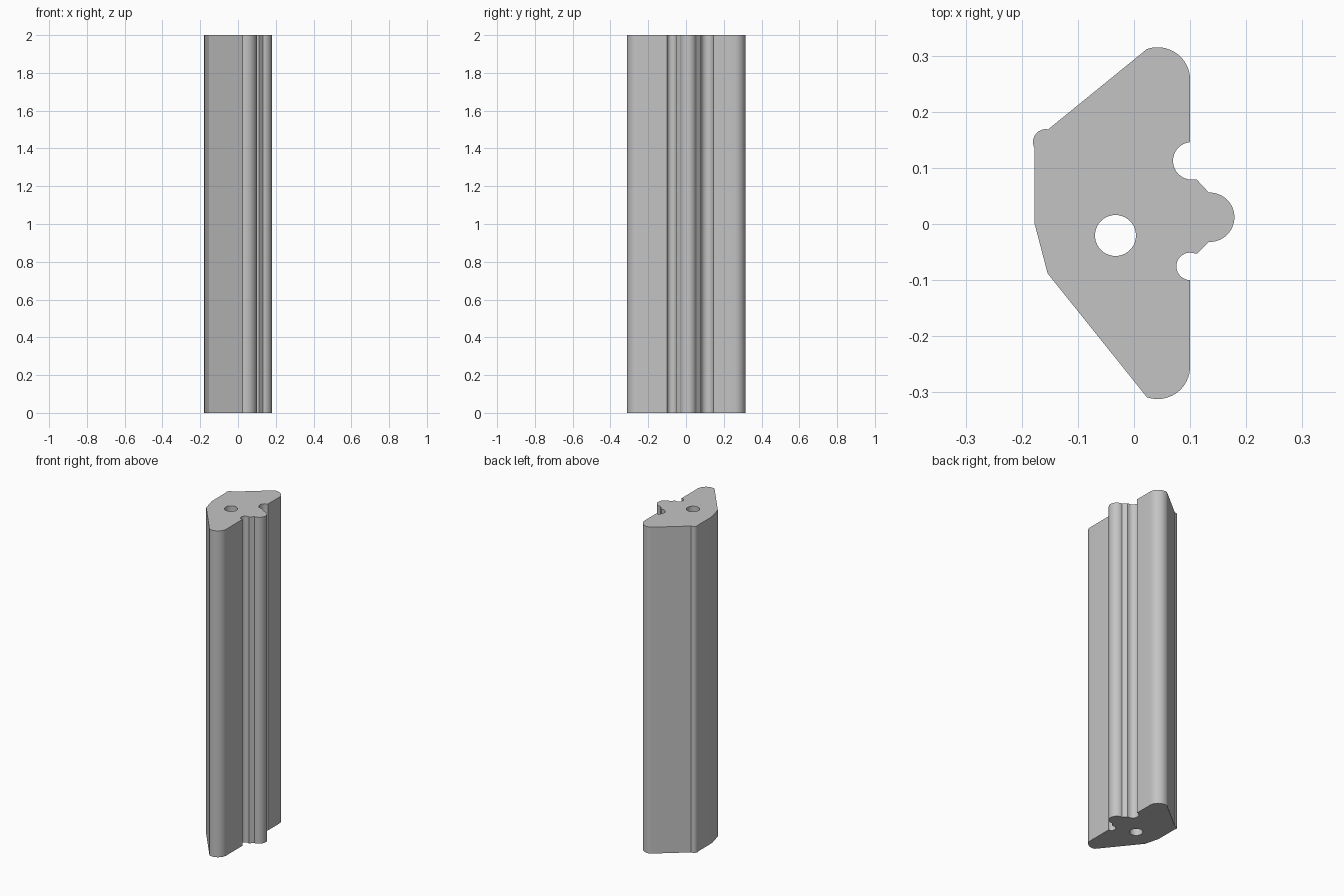
import bpy
import bmesh
import math

cube = bpy.data.objects.get("Cube")
if cube:
    bpy.data.objects.remove(cube, do_unlink=True)

HEIGHT = 2.0


def arc(cx, cy, r, start, end, steps=16):
    """Points along an arc, angles in degrees."""
    angles = [math.radians(start + (end - start) * i / steps) for i in range(steps + 1)]
    return [(cx + r * math.cos(a), cy + r * math.sin(a)) for a in angles]


# Outer outline, counter-clockwise from the front corner
outline = (
    arc(0.042, -0.254, 0.058, -109, 0)              # rounded front end
    + arc(0.1, -0.0755, 0.0245, -90, -270)          # small groove
    + [(0.112, -0.053)]
    + arc(0.135, 0.012, 0.044, -92, 92, 24)         # rounded rib
    + [(0.112, 0.079)]
    + arc(0.103, 0.1125, 0.0335, -90, -265)         # large groove
    + arc(0.042, 0.257, 0.058, 0, 109)              # rounded back end
    + arc(-0.157, 0.146, 0.023, 80, 209)            # corner bead
    + [(-0.177, 0.0), (-0.154, -0.088)]             # faceted left side
)
bore = arc(-0.033, -0.0205, 0.0365, 0, 360, 40)[:-1]

# Fill the cross-section around the bore, then extrude it
bm = bmesh.new()
edges = []
for loop in (outline, bore):
    verts = [bm.verts.new((x, y, 0)) for x, y in loop]
    edges += [bm.edges.new((v, verts[i - 1])) for i, v in enumerate(verts)]
bmesh.ops.triangle_fill(bm, use_beauty=True, use_dissolve=False, edges=edges)
result = bmesh.ops.extrude_face_region(bm, geom=bm.faces[:], use_keep_orig=True)
top = [g for g in result["geom"] if isinstance(g, bmesh.types.BMVert)]
bmesh.ops.translate(bm, verts=top, vec=(0, 0, HEIGHT))
bmesh.ops.recalc_face_normals(bm, faces=bm.faces[:])

mesh = bpy.data.meshes.new("extruded_profile")
bm.to_mesh(mesh)
bm.free()
profile = bpy.data.objects.new("extruded_profile", mesh)
bpy.context.collection.objects.link(profile)

# Plain grey finish
grey = bpy.data.materials.new("light_grey")
grey.use_nodes = True
color = (0.55, 0.55, 0.55, 1)
grey.diffuse_color = color
grey.node_tree.nodes["Principled BSDF"].inputs["Base Color"].default_value = color
mesh.materials.append(grey)

# Smooth the arcs and keep the corners sharp
bpy.ops.object.select_all(action="DESELECT")
profile.select_set(True)
bpy.context.view_layer.objects.active = profile
bpy.ops.object.shade_smooth_by_angle(angle=math.radians(20))
